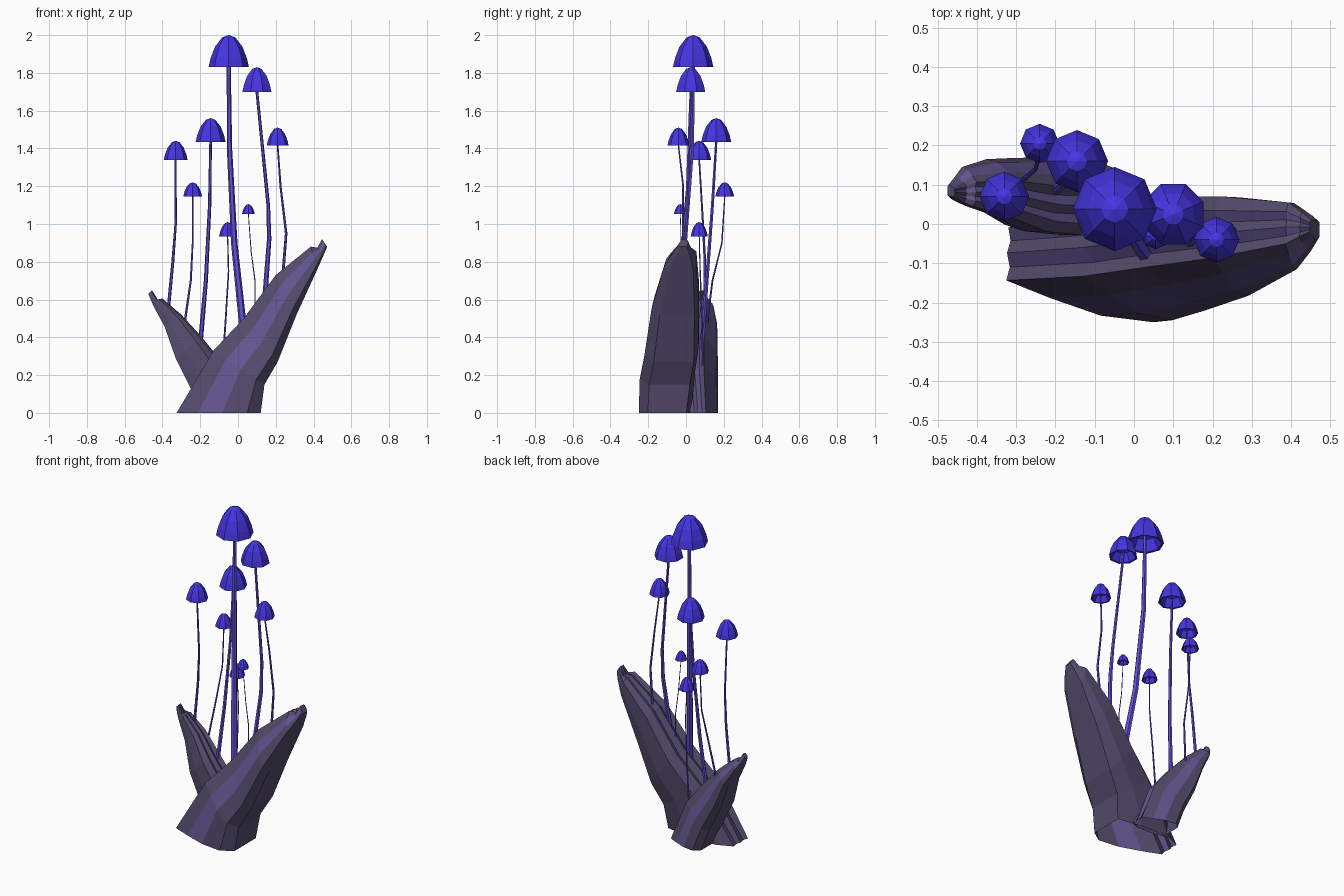
import bpy, bmesh, math
from mathutils import Vector

if "Cube" in bpy.data.objects:
    bpy.data.objects.remove(bpy.data.objects["Cube"], do_unlink=True)


def material(name, rgb):
    mat = bpy.data.materials.new(name)
    mat.use_nodes = True
    mat.diffuse_color = (*rgb, 1)
    mat.node_tree.nodes["Principled BSDF"].inputs["Base Color"].default_value = (*rgb, 1)
    return mat


ROCK = material("grey violet rock", (0.087, 0.071, 0.15))
STREAK = material("violet rock streak", (0.12, 0.09, 0.27))
CAP = material("bright blue violet cap", (0.06, 0.036, 0.77))
STEM = material("violet stem", (0.12, 0.08, 0.68))


def loft(name, rings, materials, streaks=()):
    """Skin point rings into a shell, open at the start; streaks take the last material."""
    bm = bmesh.new()
    loops = [[bm.verts.new(p) for p in ring] for ring in rings]
    count = len(loops[0])
    accent = len(materials) - 1
    for low, high in zip(loops, loops[1:]):
        for i in range(count):
            j = (i + 1) % count
            face = bm.faces.new((low[i], low[j], high[j], high[i]))
            face.material_index = accent if i in streaks else 0
    bm.faces.new(loops[-1])
    bmesh.ops.recalc_face_normals(bm, faces=bm.faces)
    mesh = bpy.data.meshes.new(name)
    bm.to_mesh(mesh)
    bm.free()
    for mat in materials:
        mesh.materials.append(mat)
    obj = bpy.data.objects.new(name, mesh)
    bpy.context.collection.objects.link(obj)


def circle(centre, radius, sides, turn=0.0):
    steps = [turn + math.tau * i / sides for i in range(sides)]
    return [centre + Vector((math.cos(a), math.sin(a), 0)) * radius for a in steps]


# Rock cross-section: (upper to lower edge, front to back), with two grooves on top
SECTION = [(0, .38), (.1, .5), (.02, .63), (.12, .74), (.06, .86), (.22, 1), (.65, .99),
           (1, .9), (1, .17), (.84, 0), (.54, .06), (.25, .22)]
GROOVE_POINTS = (1, 2, 3, 4)
STREAK_SIDES = (1, 3, 10)


def rock(name, stations, flip):
    """Each station holds upper x, z, lower x, z, front y and back y."""
    rings = []
    for level, (ux, uz, lx, lz, front, back) in enumerate(stations):
        ring = []
        for i, (t, s) in enumerate(SECTION):
            if level == 0 and i in GROOVE_POINTS:
                t *= 0.2  # grooves fade out at the foot
            s = 1 - s if flip else s
            ring.append((ux + (lx - ux) * t, front + (back - front) * s, uz + (lz - uz) * t))
        rings.append(ring)
    loft(name, rings, [ROCK, STREAK], STREAK_SIDES)


rock("large_rock", [
    (-.325, 0, .12, 0, -.25, .03),
    (-.13, .33, .14, .15, -.245, .05),
    (.03, .5, .21, .27, -.22, .07),
    (.2, .73, .31, .52, -.182, .07),
    (.385, .88, .42, .76, -.115, .055),
    (.42, .875, .455, .84, -.07, .03),
    (.445, .92, .472, .88, -.04, .01),
], False)

rock("small_rock", [
    (.03, 0, -.2, 0, 0, .17),
    (-.07, .25, -.25, .13, -.03, .17),
    (-.19, .4, -.33, .29, -.02, .168),
    (-.3, .52, -.39, .46, .02, .165),
    (-.4, .605, -.445, .56, .045, .145),
    (-.425, .6, -.462, .6, .055, .12),
    (-.455, .65, -.475, .63, .07, .1),
], True)

# Mushrooms: cap radius, cap height, then stem points from cap to root
MUSHROOMS = [
    (.107, .17, (-.049, .038, 1.83), (-.045, .03, 1.4), (-.02, -.01, .9), (.03, -.08, .42)),
    (.083, .13, (.1, .025, 1.7), (.16, .005, 1.1), (.165, -.01, .92), (.14, -.05, .58)),
    (.079, .125, (-.145, .16, 1.435), (-.15, .14, 1.1), (-.17, .11, .7), (-.2, .085, .36)),
    (.058, .095, (.21, -.04, 1.415), (.225, -.015, 1.2), (.255, -.015, .95), (.235, -.01, .7)),
    (.063, .1, (-.33, .07, 1.34), (-.33, .09, 1), (-.345, .1, .8), (-.37, .1, .54)),
    (.05, .075, (-.24, .205, 1.145), (-.24, .19, .9), (-.25, .14, .7), (-.285, .11, .46)),
    (.034, .053, (.055, -.03, 1.052), (.07, -.025, .85), (.09, -.025, .7), (.09, -.03, .5)),
    (.045, .075, (-.055, .07, .935), (-.05, .075, .75), (-.065, .085, .5), (-.085, .09, .2)),
]

# Hollow cap profile: (radius, height) from the inside roof round the rim to the crown
PROFILE = [(.02, .55), (.6, .4), (.88, .02), (1, 0), (.9, .28), (.68, .64), (.32, .93), (.02, 1)]

for number, (radius, height, *path) in enumerate(MUSHROOMS, 1):
    points = [Vector(p) for p in path]
    top = points[0]

    # Eight-sided faceted cap, the second one turned half a side
    turn = math.pi / 8 if number == 2 else 0
    rings = [circle(top + Vector((0, 0, h * height)), r * radius, 8, turn) for r, h in PROFILE]
    loft(f"cap_{number}", rings, [CAP])

    # Tapered bent stem, reaching up inside the cap, sturdier under larger caps
    points.insert(0, top + Vector((0, 0, height * 0.57)))
    rings = [circle(p, radius ** 1.5 * (0.22 + 0.09 * i), 6) for i, p in enumerate(points)]
    loft(f"stem_{number}", rings, [STEM])
